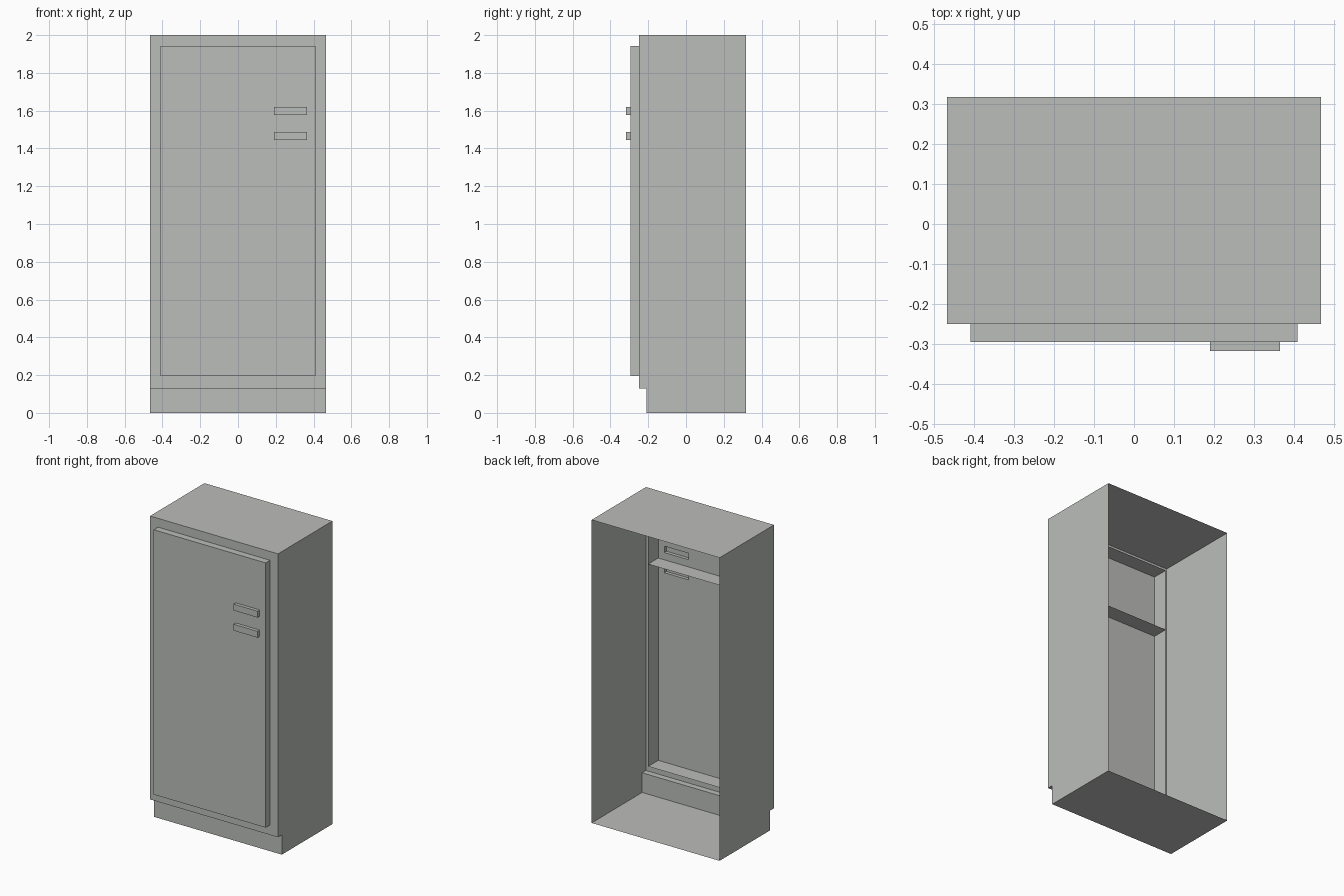
import bpy
import bmesh
from mathutils import Vector

if "Cube" in bpy.data.objects:
    bpy.data.objects.remove(bpy.data.objects["Cube"], do_unlink=True)

# One grey enamel for every part
enamel = bpy.data.materials.new("grey enamel")
enamel.use_nodes = True
colour = (0.50, 0.515, 0.49, 1)
enamel.diffuse_color = colour
enamel.node_tree.nodes["Principled BSDF"].inputs["Base Color"].default_value = colour


def finish(name, bm):
    mesh = bpy.data.meshes.new(name)
    bm.to_mesh(mesh)
    bm.free()
    mesh.materials.append(enamel)
    obj = bpy.data.objects.new(name, mesh)
    bpy.context.collection.objects.link(obj)
    return obj


def remove_faces(bm, test):
    doomed = [f for f in bm.faces if test(f)]
    bmesh.ops.delete(bm, geom=doomed, context='FACES')


def open_box(lo, hi):
    """Thin-walled box with no back."""
    lo, hi = Vector(lo), Vector(hi)
    bm = bmesh.new()
    bmesh.ops.create_cube(bm, size=1)
    for v in bm.verts:
        v.co = Vector([(lo[i] + hi[i]) / 2 + v.co[i] * (hi[i] - lo[i]) for i in range(3)])
    bm.normal_update()
    remove_faces(bm, lambda f: f.normal.y > 0.9)
    return bm


half_width, height = 0.467, 2.0
back, front, kick = 0.317, -0.25, -0.21
door_x, door_front, door_back = 0.409, -0.295, -0.19
door_bottom, door_split, door_top = 0.195, 1.53, 1.942
handle_x = (0.19, 0.365)
handle_front = -0.317

# Cabinet: side profile with a toe kick, swept across the width, open at the back
bm = bmesh.new()
profile = [(back, 0), (kick, 0), (kick, 0.13), (front, 0.13), (front, height), (back, height)]
side = bm.faces.new([bm.verts.new((-half_width, y, z)) for y, z in profile])
sweep = bmesh.ops.extrude_face_region(bm, geom=[side], use_keep_orig=True)
moved = [g for g in sweep["geom"] if isinstance(g, bmesh.types.BMVert)]
bmesh.ops.translate(bm, verts=moved, vec=(2 * half_width, 0, 0))
bmesh.ops.recalc_face_normals(bm, faces=bm.faces)
remove_faces(bm, lambda f: f.normal.y > 0.9)

# Door opening in the cabinet front
panel = min(bm.faces, key=lambda f: f.calc_center_median().y)
bmesh.ops.inset_region(bm, faces=[panel], thickness=0.05)
for v in panel.verts:
    v.co.x = door_x if v.co.x > 0 else -door_x
    v.co.z = door_top if v.co.z > 1 else door_bottom
bmesh.ops.delete(bm, geom=[panel], context='FACES')
finish("cabinet", bm)

# Two hollow doors, each with a hollow bar handle; the upper one's floor divides them
doors = [("upper", door_split, door_top, 1.578, 1.62),
         ("lower", door_bottom, door_split, 1.445, 1.487)]
for name, z0, z1, h0, h1 in doors:
    bm = open_box((-door_x, door_front, z0), (door_x, door_back, z1))
    if name == "lower":
        remove_faces(bm, lambda f: f.normal.z > 0.9)
    # Opening behind the handle
    cuts = [((x, 0, 0), (1, 0, 0)) for x in handle_x] + [((0, 0, z), (0, 0, 1)) for z in (h0, h1)]
    for point, normal in cuts:
        fronts = [f for f in bm.faces if f.normal.y < -0.9]
        region = set(fronts)
        for f in fronts:
            region.update(f.edges)
            region.update(f.verts)
        bmesh.ops.bisect_plane(bm, geom=list(region), plane_co=point, plane_no=normal)
        bm.normal_update()

    def behind_handle(f):
        c = f.calc_center_median()
        return f.normal.y < -0.9 and handle_x[0] < c.x < handle_x[1] and h0 < c.z < h1

    remove_faces(bm, behind_handle)
    bmesh.ops.dissolve_limit(bm, angle_limit=0.01, verts=bm.verts, edges=bm.edges)
    finish(name + "_door", bm)
    finish(name + "_handle", open_box((handle_x[0], handle_front, h0), (handle_x[1], door_front, h1)))
